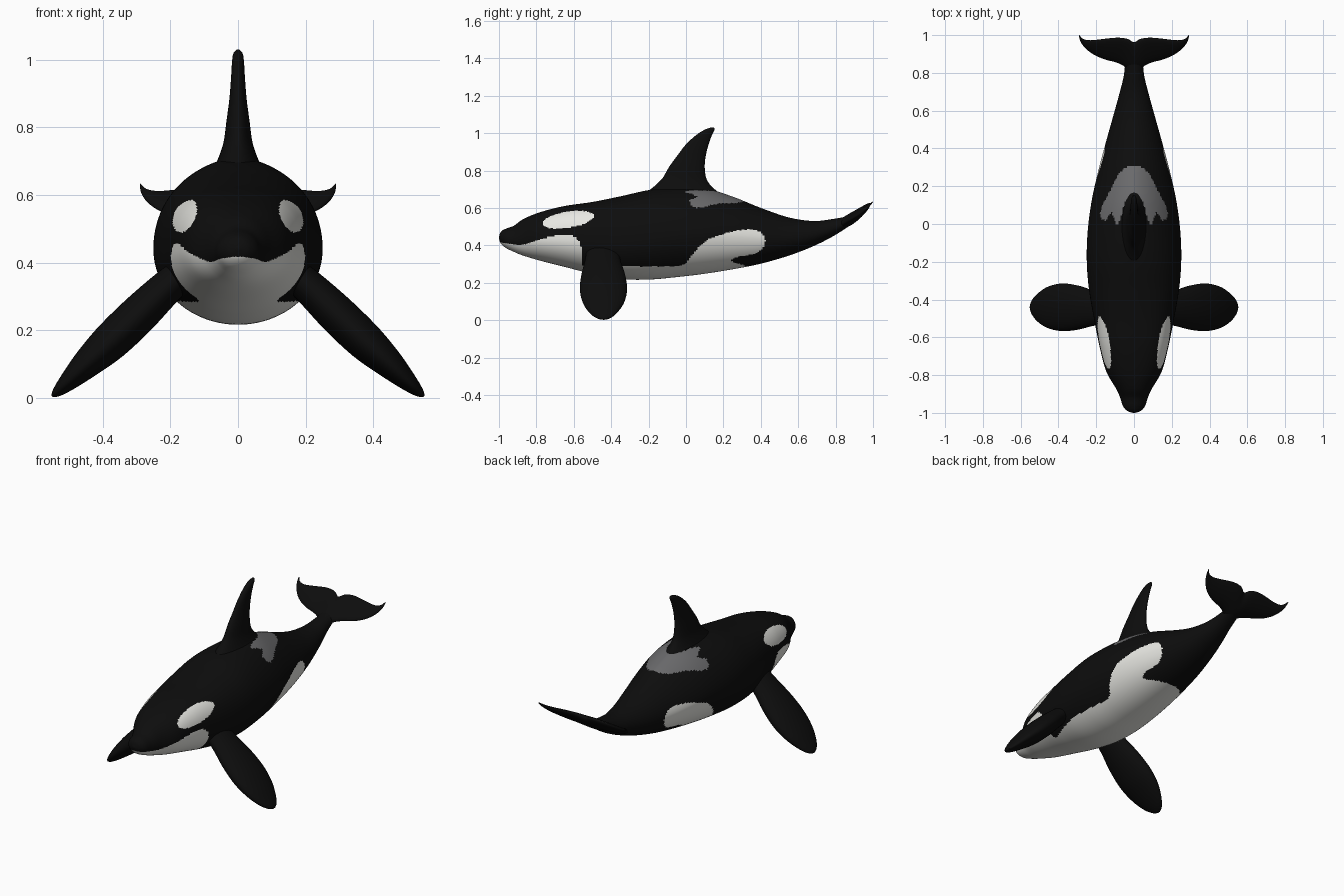
import bpy, bmesh, math
from mathutils import Vector

if "Cube" in bpy.data.objects:
    bpy.data.objects.remove(bpy.data.objects["Cube"], do_unlink=True)


def material(name, color):
    mat = bpy.data.materials.new(name)
    mat.use_nodes = True
    mat.diffuse_color = (*color, 1)
    mat.node_tree.nodes["Principled BSDF"].inputs["Base Color"].default_value = (*color, 1)
    return mat


BLACK = material("black skin", (0.004, 0.004, 0.004))
WHITE = material("white skin", (0.8, 0.8, 0.76))
GREY = material("grey saddle", (0.145, 0.145, 0.15))


def smooth_rows(rows, steps, closed=False):
    """Catmull-Rom interpolation of rows of numbers."""
    count = len(rows)
    out = []
    for i in range(count if closed else count - 1):
        if closed:
            a, b, c, d = (rows[(i + k) % count] for k in (-1, 0, 1, 2))
        else:
            a, b, c, d = (rows[min(max(i + k, 0), count - 1)] for k in (-1, 0, 1, 2))
        for s in range(steps):
            t = s / steps
            out.append([q + 0.5 * t * (r - p + t * (2 * p - 5 * q + 4 * r - w + t * (3 * (q - r) + w - p)))
                        for p, q, r, w in zip(a, b, c, d)])
    if not closed:
        out.append(list(rows[-1]))
    return out


def ring(centre, side, up, down, sides, power=2.0):
    """Oval cross-section; power sets how square the upper half is."""
    points = []
    for k in range(sides):
        angle = math.tau * k / sides
        c, s = math.cos(angle), math.sin(angle)
        e = 2 / power if s > 0 else 1
        x = math.copysign(abs(c) ** e, c)
        y = abs(s) ** e
        points.append(centre + side * x + (up if s > 0 else down) * y)
    return points


def loft(name, rings, materials=(BLACK,)):
    bm = bmesh.new()
    loops = [[bm.verts.new(p) for p in r] for r in rings]
    n = len(loops[0])
    for a, b in zip(loops, loops[1:]):
        for k in range(n):
            j = (k + 1) % n
            bm.faces.new((a[k], a[j], b[j], b[k]))
    bm.faces.new(loops[0])
    bm.faces.new(loops[-1])
    bmesh.ops.recalc_face_normals(bm, faces=bm.faces)
    mesh = bpy.data.meshes.new(name)
    bm.to_mesh(mesh)
    bm.free()
    for mat in materials:
        mesh.materials.append(mat)
    mesh.shade_smooth()
    obj = bpy.data.objects.new(name, mesh)
    bpy.context.collection.objects.link(obj)
    return obj


def inside(outline, u, v):
    hit = False
    for (a, b), (c, d) in zip(outline, outline[1:] + outline[:1]):
        if (b > v) != (d > v) and u < a + (v - b) * (c - a) / (d - b):
            hit = not hit
    return hit


# Body: y, top z, bottom z, half width, squareness of the back
body_rows = [
    (-1.0, .445, .435, .006, 2), (-.99, .472, .41, .035, 2), (-.965, .488, .387, .058, 2),
    (-.92, .505, .365, .073, 2), (-.87, .54, .345, .096, 2.1), (-.78, .577, .318, .147, 2.3),
    (-.65, .61, .285, .182, 2.5), (-.5, .632, .247, .212, 2.5), (-.35, .662, .22, .238, 2.3),
    (-.2, .695, .217, .25, 2.1), (-.05, .71, .23, .246, 1.85), (.1, .705, .248, .228, 1.7),
    (.25, .66, .272, .197, 1.7), (.4, .6, .302, .158, 1.8), (.55, .549, .345, .116, 1.9),
    (.68, .53, .395, .08, 2), (.78, .54, .445, .055, 2), (.86, .555, .495, .046, 2),
    (.92, .575, .54, .036, 2), (.95, .585, .575, .01, 2)]
body_rings = []
for y, top, low, half, power in smooth_rows(body_rows, 16):
    mid = low + (top - low) * .46
    body_rings.append(ring(Vector((0, y, mid)), Vector((half, 0, 0)), Vector((0, 0, top - mid)),
                           Vector((0, 0, low - mid)), 176, power))
body = loft("body", body_rings, (BLACK, WHITE, GREY))

# Skin markings: belly as seen from the side (y, z), saddle from above (x, y)
belly = smooth_rows([
    (-1.03, .41), (-.97, .412), (-.88, .402), (-.8, .425), (-.7, .452), (-.62, .455),
    (-.57, .42), (-.558, .35), (-.55, .29), (-.42, .285), (-.3, .288), (-.1, .288), (-.01, .3),
    (.04, .355), (.1, .42), (.2, .46), (.3, .483), (.39, .475), (.424, .42), (.38, .36),
    (.27, .337), (.245, .315), (.31, .292), (.36, .26), (.2, .18), (-.4, .15), (-.95, .25)], 6, True)
saddle = smooth_rows([
    (-.05, .3), (0, .31), (.05, .295), (.09, .25), (.13, .17), (.17, .09), (.178, .04), (.15, .02),
    (.12, .06), (.1, .01), (.085, 0), (.068, .04), (.045, .12), (0, .16), (-.05, .15)], 6, True)
tilt = math.radians(9)
for face in body.data.polygons:
    x, y, z = face.center
    dy, dz = y + .63, z - .537
    u = dy * math.cos(tilt) + dz * math.sin(tilt)
    v = dz * math.cos(tilt) - dy * math.sin(tilt)
    in_eye_patch = (u / .14) ** 2 + (v / .043) ** 2 < 1
    if in_eye_patch or (z < .5 and inside(belly, y, z)):
        face.material_index = 1
    elif z > .5 and inside(saddle, abs(x), y):
        face.material_index = 2

# Dorsal fin: z, front y, back y, half thickness
fin_rows = [
    (.64, -.24, .22, .1), (.69, -.2, .165, .068), (.72, -.165, .132, .054), (.76, -.125, .108, .042),
    (.82, -.09, .1, .034), (.88, -.046, .106, .026), (.94, 0, .121, .021), (.99, .055, .139, .018),
    (1.018, .1, .153, .014), (1.03, .132, .15, .004)]
loft("dorsal_fin", [
    ring(Vector((0, (a + b) / 2, z)), Vector((0, (b - a) / 2, 0)), Vector((h, 0, 0)),
         Vector((-h, 0, 0)), 40)
    for z, a, b, h in smooth_rows(fin_rows, 6)])

# Flippers: x, z, front y, back y, half thickness
flipper_rows = [
    (.14, .39, -.53, -.36, .045), (.22, .318, -.54, -.35, .052), (.3, .24, -.56, -.325, .058),
    (.38, .163, -.567, -.315, .056), (.45, .098, -.553, -.33, .043), (.505, .045, -.52, -.365, .027),
    (.537, .015, -.482, -.4, .014), (.55, .004, -.45, -.43, .003)]
for side, label in ((1, "left"), (-1, "right")):
    normal = Vector((side, 0, 1)).normalized()
    loft(label + "_flipper", [
        ring(Vector((side * x, (a + b) / 2, z)), Vector((0, (b - a) / 2, 0)), normal * h,
             normal * -h, 40)
        for x, z, a, b, h in smooth_rows(flipper_rows, 6)])

# Tail flukes: x, front y, back y, half thickness, curling upward toward the rear
fluke_rows = [
    (0, .8, .962, .034), (.03, .815, .978, .032), (.06, .84, .985, .029), (.1, .857, .986, .026),
    (.15, .87, .981, .023), (.2, .89, .975, .019), (.24, .915, .973, .015), (.27, .945, .98, .011),
    (.285, .97, .995, .007), (.29, .988, 1.0, .003)]
fluke_rows = [(-x, a, b, h) for x, a, b, h in fluke_rows[:0:-1]] + fluke_rows
fluke_rings = []
for x, a, b, h in smooth_rows(fluke_rows, 5):
    points = ring(Vector((x, (a + b) / 2, .505)), Vector((0, (b - a) / 2, 0)), Vector((0, 0, h)),
                  Vector((0, 0, -h)), 40)
    for p in points:
        d = p.y - .8
        p.z += .3 * d + 1.7 * d * d
    fluke_rings.append(points)
loft("tail_flukes", fluke_rings)
